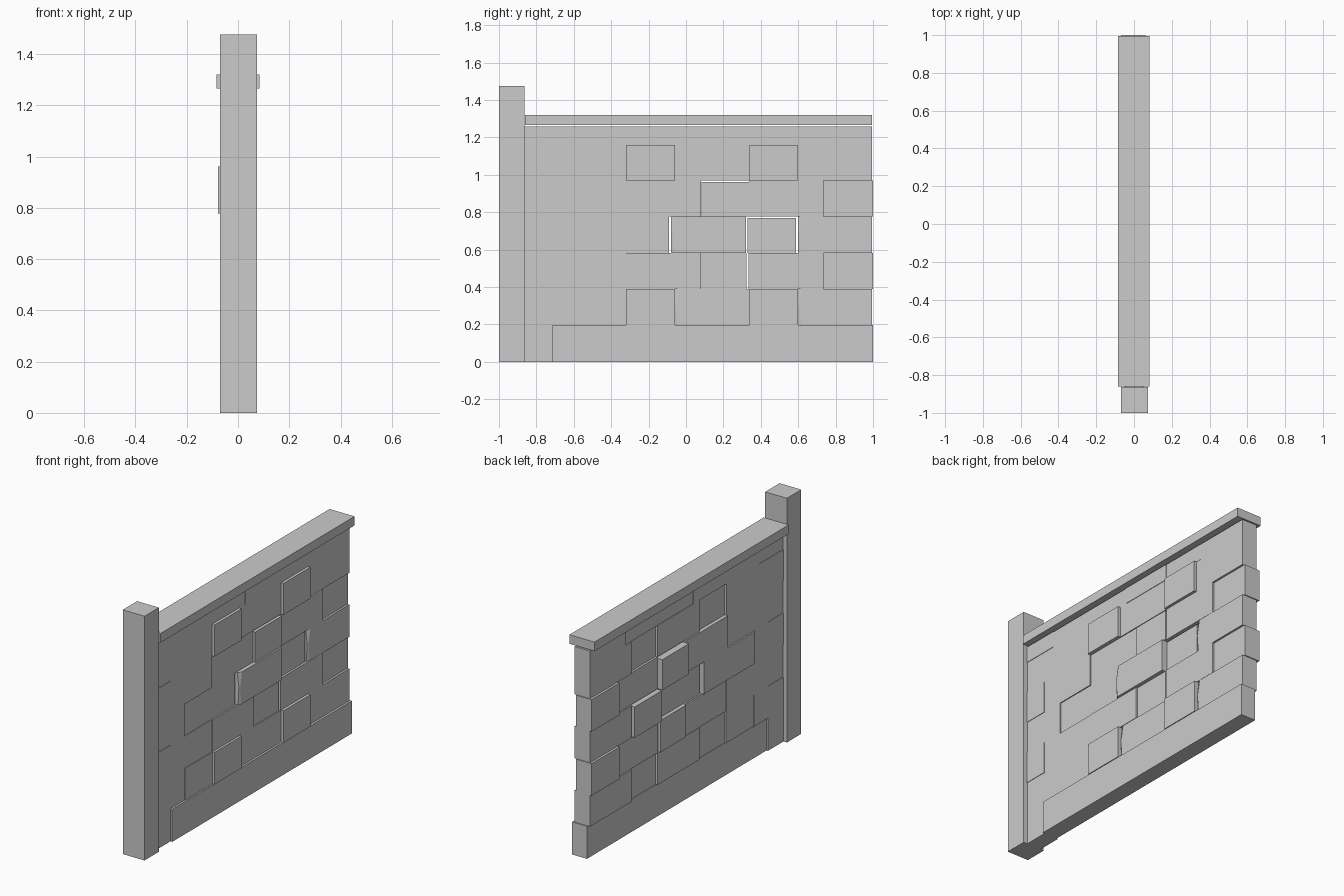
import bpy, bmesh
from mathutils import Vector

if "Cube" in bpy.data.objects:
    bpy.data.objects.remove(bpy.data.objects["Cube"])


def box(name, x, y, z, chip=False):
    bm = bmesh.new()
    bmesh.ops.create_cube(bm, size=1)
    for v in bm.verts:
        v.co = Vector([(r[0] + r[1]) / 2 + c * (r[1] - r[0]) for c, r in zip(v.co, (x, y, z))])
    # knock chips off the vertical edge at the -y, +x corner
    if chip:
        for zc, n in ((z[1] - 0.07, (1, -0.6, 0.12)), (z[0] + 0.07, (1, -0.6, -0.05))):
            p = Vector((x[1] - 0.006, y[0], zc))
            geom = bm.verts[:] + bm.edges[:] + bm.faces[:]
            res = bmesh.ops.bisect_plane(bm, geom=geom, plane_co=p, plane_no=n, clear_outer=True)
            edges = [e for e in res["geom_cut"] if isinstance(e, bmesh.types.BMEdge)]
            bmesh.ops.holes_fill(bm, edges=edges)
        bmesh.ops.recalc_face_normals(bm, faces=bm.faces[:])
    me = bpy.data.meshes.new(name)
    bm.to_mesh(me)
    bm.free()
    bpy.context.collection.objects.link(bpy.data.objects.new(name, me))


# end post and coping slab
box("end_post", (-0.07, 0.075), (-1, -0.863), (0, 1.476))
box("coping", (-0.084, 0.083), (-0.86, 0.994), (1.265, 1.32))

# each stone is shifted through the wall: its left and right face
RELIEF = {"f": (-0.038, 0.061),   # footing
          "n": (-0.044, 0.052),   # normal
          "v": (-0.047, 0.049),   # normal, slight variation
          "p": (-0.034, 0.066),   # pushed to the right side
          "m": (-0.056, 0.043),   # pushed a little to the left side
          "e": (-0.069, 0.036),   # pushed far to the left side
          "t": (-0.055, 0.048),   # end stones
          "l": (-0.078, 0.056)}   # thick stone
# courses: bottom, top, joint positions, relief per stone
COURSES = [
    (0.0, 0.197, (-0.863, -0.715, 0.08, 0.735, 1.0), "vfff"),
    (0.197, 0.39, (-0.863, -0.58, -0.32, -0.06, 0.34, 0.6, 0.994), "vnpvpt"),
    (0.39, 0.583, (-0.863, -0.715, -0.32, 0.08, 0.334, 0.735, 1.0), "nvnmve"),
    (0.583, 0.777, (-0.863, -0.58, -0.08, 0.322, 0.598, 0.994), "vmpet"),
    (0.777, 0.97, (-0.863, -0.715, -0.32, 0.08, 0.337, 0.735, 1.0), "nvmlve"),
    (0.97, 1.16, (-0.863, -0.32, -0.06, 0.34, 0.598, 0.994), "vpvpt"),
    (1.16, 1.258, (-0.863, -0.635, -0.005, 0.34, 0.65, 0.994), "nvnvt"),
]
# open joints around a few stones: (course, stone) -> shrink (left, right, top)
GAPS = {(3, 3): (0.006, 0.01, 0.008), (2, 3): (0, 0.01, 0),
        (4, 3): (0.004, 0, 0.009), (3, 1): (0, 0.01, 0)}
CHIPPED = {(1, 3), (1, 5), (3, 2), (3, 4)}

for c, (z0, z1, ys, kinds) in enumerate(COURSES):
    for i, k in enumerate(kinds):
        a, b, t = GAPS.get((c, i), (0, 0, 0))
        box(f"stone_{c + 1}_{i + 1}", RELIEF[k], (ys[i] + a, ys[i + 1] - b),
            (z0, z1 - t), (c, i) in CHIPPED)
